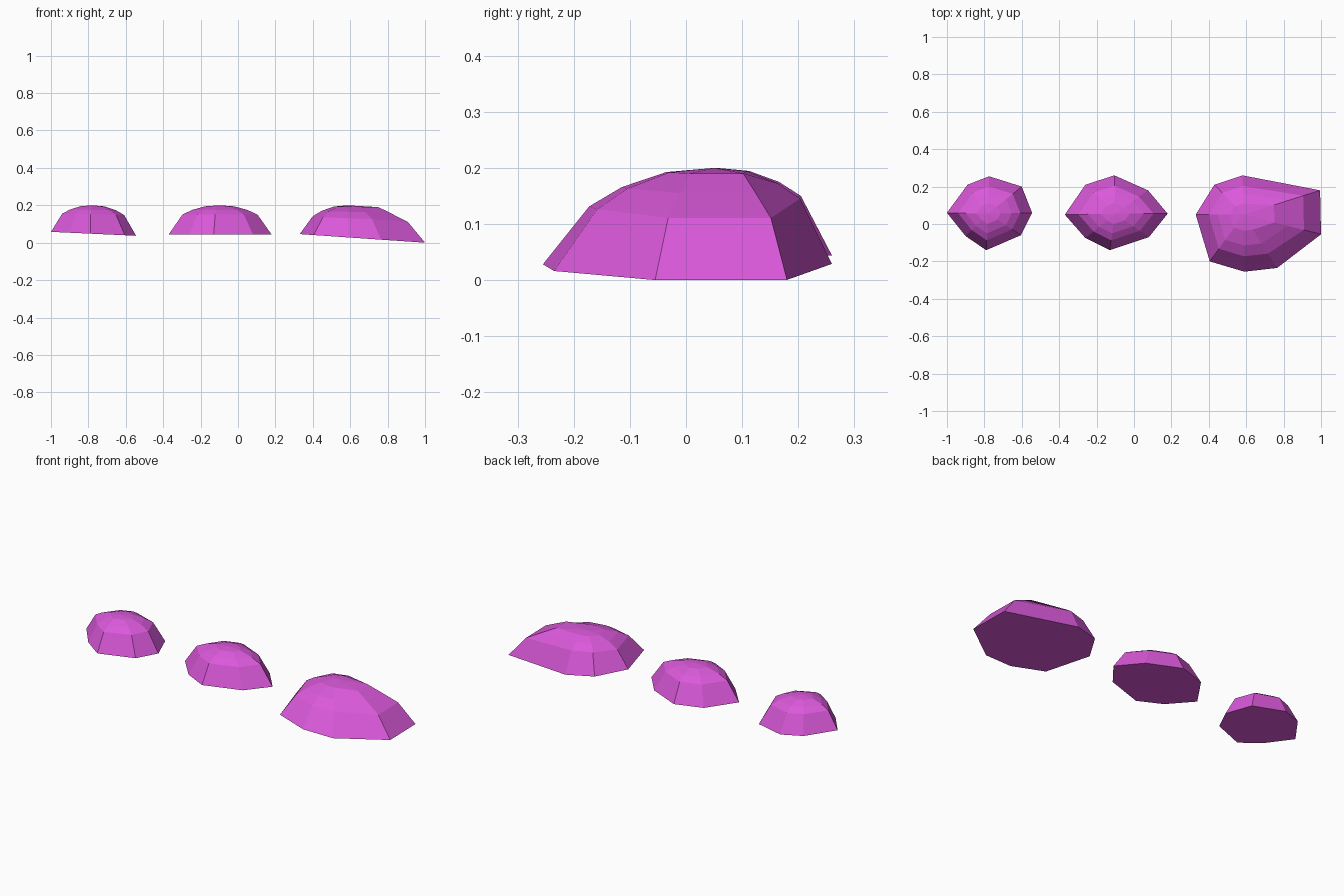
import bpy, bmesh

if "Cube" in bpy.data.objects:
    bpy.data.objects.remove(bpy.data.objects["Cube"])

mat = bpy.data.materials.new("magenta")
mat.diffuse_color = (0.71, 0.1, 0.71, 1)
mat.use_nodes = True
mat.node_tree.nodes["Principled BSDF"].inputs["Base Color"].default_value = mat.diffuse_color

STEPS = (0.73, 0.54, 0.28)      # ring radius as share of the base radius
DROPS = (0.32, 0.16, 0.035)     # ring drop below the top, as share of height
TOP = 0.2


def mound(name, centre, outline, base_z, slope, flats=None, long_sides=()):
    """Faceted dome: tilted base outline, three shrinking rings, one apex."""
    cx, cy = centre
    flats = flats or [1.0] * len(outline)
    x0 = outline[0][0]
    bm = bmesh.new()
    base_heights = [base_z - slope * (x - x0) for x, y in outline]
    rings = [[bm.verts.new((x, y, z)) for (x, y), z in zip(outline, base_heights)]]
    for level in range(3):
        ring = []
        for i, (x, y) in enumerate(outline):
            s = STEPS[level]
            if i in long_sides:
                s = (0.78, 0.57, 0.4)[level]
            drop = DROPS[level] * flats[i] * (TOP - base_heights[i])
            ring.append(bm.verts.new((cx + (x - cx) * s, cy + (y - cy) * s, TOP - drop)))
        rings.append(ring)
    apex = bm.verts.new((cx, cy, TOP))
    n = len(outline)
    for i in range(n):
        j = (i + 1) % n
        for low, high in zip(rings, rings[1:]):
            bm.faces.new((low[i], low[j], high[j], high[i]))
        bm.faces.new((rings[-1][i], rings[-1][j], apex))
    bm.faces.new(rings[0])
    bmesh.ops.recalc_face_normals(bm, faces=bm.faces)
    mesh = bpy.data.meshes.new(name)
    bm.to_mesh(mesh)
    bm.free()
    obj = bpy.data.objects.new(name, mesh)
    mesh.materials.append(mat)
    bpy.context.collection.objects.link(obj)


# Small left mound
mound("small_mound", (-0.78, 0.055),
      [(-1, 0.06), (-0.89, 0.21), (-0.775, 0.255), (-0.6, 0.2),
       (-0.545, 0.06), (-0.605, -0.06), (-0.79, -0.14), (-0.9, -0.065)], 0.058, 0.046)

# Middle mound
mound("middle_mound", (-0.1, 0.055),
      [(-0.37, 0.05), (-0.26, 0.21), (-0.105, 0.26), (0.075, 0.18),
       (0.18, 0.055), (0.08, -0.07), (-0.13, -0.14), (-0.26, -0.075)], 0.045, 0.003)

# Large right mound, stretched to the right
mound("large_mound", (0.585, 0.05),
      [(0.33, 0.05), (0.43, 0.21), (0.58, 0.26), (0.995, 0.18),
       (1.0, -0.055), (0.765, -0.235), (0.59, -0.255), (0.405, -0.2)], 0.046, 0.0685,
      [1.2, 1.0, 1.0, 1.4, 1.4, 1.25, 1.25, 1.25], long_sides=(3, 4))
